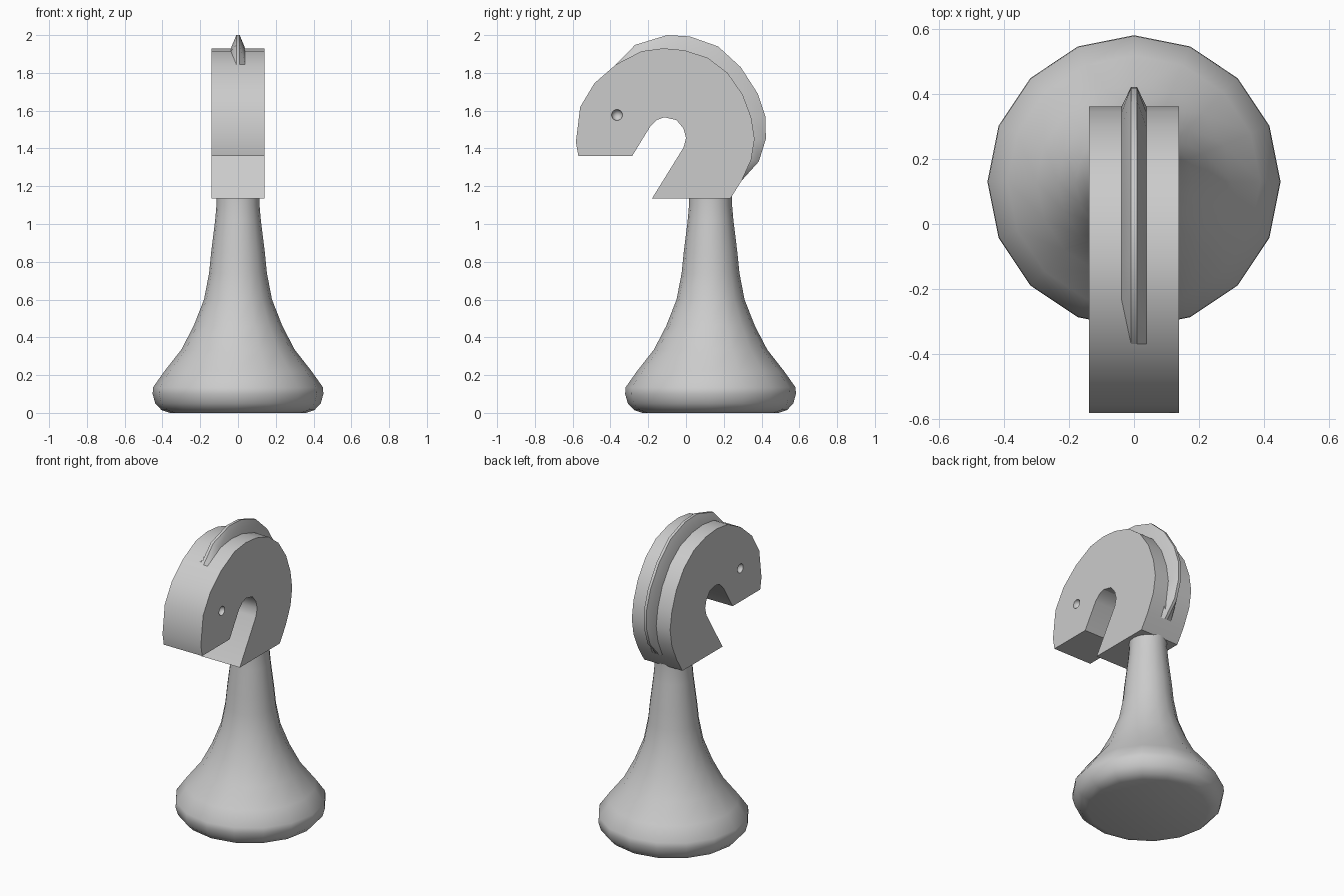
import bpy, bmesh, math
from mathutils import Vector

cube = bpy.data.objects.get("Cube")
if cube:
    bpy.data.objects.remove(cube, do_unlink=True)

GREY = (0.6, 0.6, 0.6, 1)
grey = bpy.data.materials.new("plain_grey")
grey.use_nodes = True
grey.diffuse_color = GREY
grey.node_tree.nodes["Principled BSDF"].inputs["Base Color"].default_value = GREY


def make_object(name, bm, angle=30):
    bmesh.ops.recalc_face_normals(bm, faces=bm.faces)
    mesh = bpy.data.meshes.new(name)
    bm.to_mesh(mesh)
    bm.free()
    mesh.materials.append(grey)
    obj = bpy.data.objects.new(name, mesh)
    bpy.context.collection.objects.link(obj)
    return obj


def activate(obj):
    bpy.ops.object.select_all(action='DESELECT')
    obj.select_set(True)
    bpy.context.view_layer.objects.active = obj


def smooth(obj, degrees):
    activate(obj)
    bpy.ops.object.shade_smooth_by_angle(angle=math.radians(degrees))


def bridge(bm, a, b):
    for i in range(len(a)):
        j = (i + 1) % len(a)
        bm.faces.new((a[i], a[j], b[j], b[i]))


# Turned base and neck: 16-sided lathe, (radius, height)
SIDES, CENTRE_Y = 16, 0.13
PROFILE = [(0.36, 0), (0.405, 0.015), (0.438, 0.05), (0.452, 0.1), (0.45, 0.135),
           (0.39, 0.22), (0.3, 0.335), (0.235, 0.46), (0.18, 0.6), (0.153, 0.74),
           (0.142, 0.85), (0.121, 1.02), (0.114, 1.1), (0.114, 1.145)]
bm = bmesh.new()
rings = []
for r, z in PROFILE:
    angles = [math.tau * i / SIDES for i in range(SIDES)]
    rings.append([bm.verts.new((r * math.cos(a), CENTRE_Y + r * math.sin(a), z)) for a in angles])
for low, high in zip(rings, rings[1:]):
    bridge(bm, low, high)
bm.faces.new(rings[0])
bm.faces.new(rings[-1])
smooth(make_object("base_and_neck", bm), 40)

# Head: flat side outline (y, z) extruded across x
BACK = [(0.295, 1.23), (0.345, 1.34), (0.363, 1.45), (0.345, 1.565), (0.3, 1.685), (0.22, 1.8),
        (0.115, 1.88), (-0.01, 1.92), (-0.12, 1.93), (-0.235, 1.915), (-0.37, 1.845)]
FACE = [(-0.485, 1.745), (-0.56, 1.62), (-0.583, 1.435), (-0.57, 1.36), (-0.285, 1.36),
        (-0.19, 1.515), (-0.155, 1.55), (-0.115, 1.565), (-0.05, 1.55), (-0.013, 1.505),
        (0, 1.455), (-0.013, 1.405), (-0.18, 1.135), (0.235, 1.135)]
HALF = 0.139
bm = bmesh.new()
sides = [[bm.verts.new((x, y, z)) for y, z in BACK + FACE] for x in (-HALF, HALF)]
bridge(bm, *sides)
for loop in sides:
    bm.faces.new(loop)
head = make_object("head", bm)

# Eye sockets: round hollows cut in both cheeks
bm = bmesh.new()
for x in (-HALF, HALF):
    eye = bmesh.ops.create_uvsphere(bm, u_segments=16, v_segments=10, radius=0.029)
    bmesh.ops.translate(bm, verts=eye["verts"], vec=(x, -0.365, 1.577))
cutter = make_object("eye_cutter", bm)
cutter.hide_render = True
cut = head.modifiers.new("eye_sockets", 'BOOLEAN')
cut.operation = 'DIFFERENCE'
cut.solver = 'EXACT'
cut.object = cutter
activate(head)
bpy.ops.object.modifier_apply(modifier=cut.name)
bpy.data.objects.remove(cutter, do_unlink=True)
smooth(head, 30)

# Mane: tapered crest lofted along the back of the head
RIDGE = [(0.295, 1.23), (0.385, 1.33), (0.423, 1.45), (0.42, 1.57), (0.38, 1.69), (0.29, 1.83),
         (0.17, 1.94), (0.02, 1.993), (-0.1, 2), (-0.27, 1.948), (-0.37, 1.845)]
MIDDLE = Vector((0, -0.08, 1.5))
bm = bmesh.new()
sections = []
for (by, bz), (ry, rz) in zip(BACK, RIDGE):
    surface, ridge = Vector((0, by, bz)), Vector((0, ry, rz))
    root = surface.lerp(MIDDLE, 0.15)
    points = [(-0.04, root), (-0.038, surface), (-0.009, ridge),
              (0.009, ridge), (0.038, surface), (0.04, root)]
    sections.append([bm.verts.new(p + Vector((x, 0, 0))) for x, p in points])
for a, b in zip(sections, sections[1:]):
    bridge(bm, a, b)
bm.faces.new(sections[0])
bm.faces.new(sections[-1])
smooth(make_object("mane", bm), 30)
